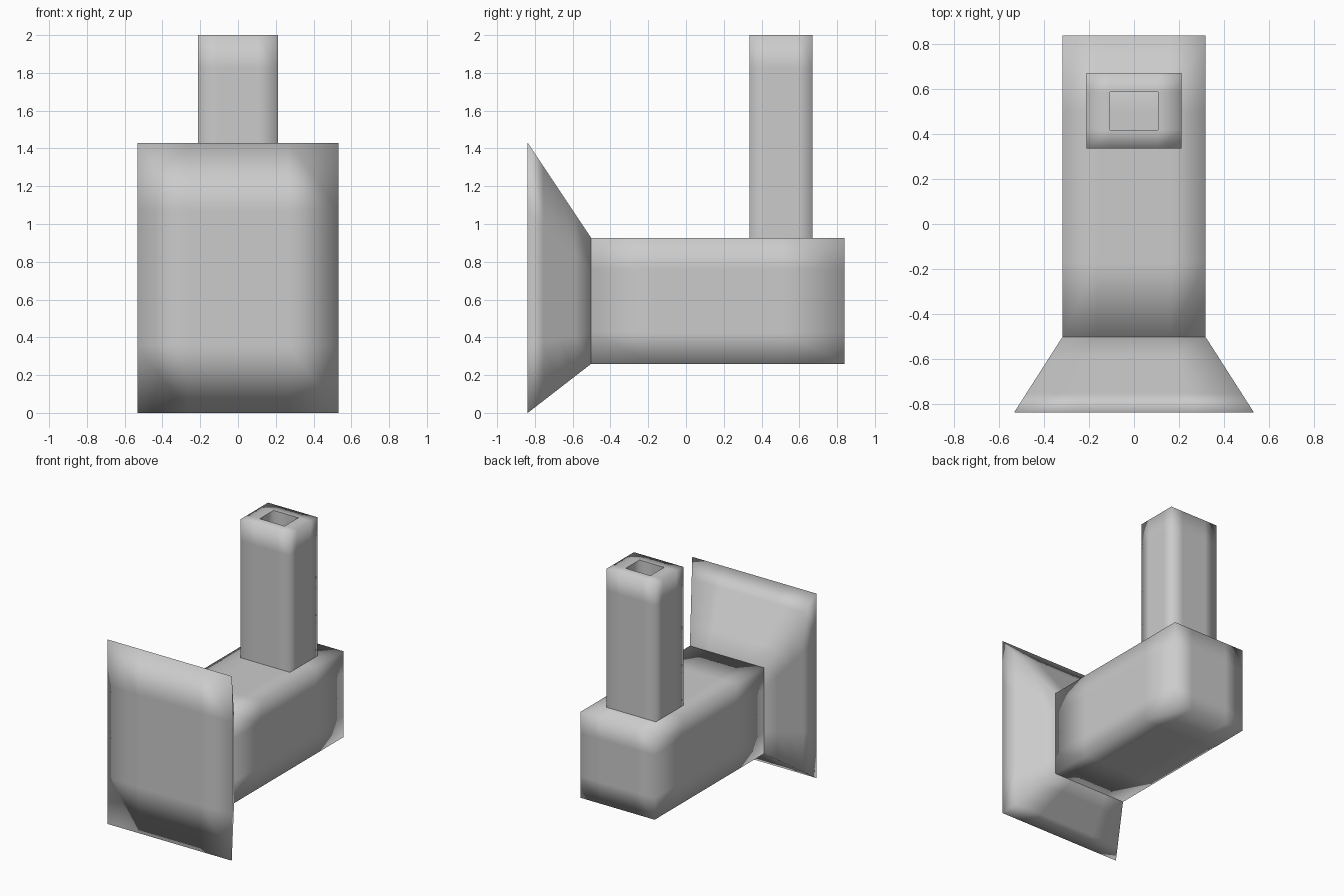
import bpy, bmesh

if "Cube" in bpy.data.objects:
    bpy.data.objects.remove(bpy.data.objects["Cube"])


def grid_block(lo, hi, cells=4):
    """Closed box split into an even grid, so smooth shading only softens its rims."""
    bm = bmesh.new()
    bmesh.ops.create_cube(bm, size=1)
    bmesh.ops.subdivide_edges(bm, edges=bm.edges[:], cuts=cells - 1, use_grid_fill=True)
    for v in bm.verts:
        for i in range(3):
            v.co[i] = lo[i] + (v.co[i] + 0.5) * (hi[i] - lo[i])
    return bm


def finish(bm, name):
    bmesh.ops.recalc_face_normals(bm, faces=bm.faces[:])
    for f in bm.faces:
        f.smooth = True
    mesh = bpy.data.meshes.new(name)
    bm.to_mesh(mesh)
    bm.free()
    obj = bpy.data.objects.new(name, mesh)
    bpy.context.collection.objects.link(obj)
    return obj


# Main body
X, Z0, Z1 = 0.318, 0.26, 0.926
finish(grid_block((-X, -0.502, Z0), (X, 0.838, Z1)), "body")

# Front plate flaring out from the body's front end
bm = grid_block((-X, -0.838, Z0), (X, -0.502, Z1))
for v in bm.verts:
    t = (-0.502 - v.co.y) / 0.336
    u = (v.co.z - Z0) / (Z1 - Z0)
    v.co.x *= 1 + t * (0.533 / X - 1)
    v.co.z += t * (u * 1.43 - v.co.z)
finish(bm, "front_flare")

# Chimney tube: outer box with the middle of its top pushed down to the body
CY, BASE, TOP = 0.503, Z1 - 0.006, 2.0
bm = grid_block((-0.212, CY - 0.168, BASE), (0.212, CY + 0.168, TOP))
step = (TOP - BASE) / 4
for v in bm.verts:
    if abs(v.co.z - (TOP - step)) < 0.01:
        v.co.z = TOP - 0.17


def in_middle(f):
    c = f.calc_center_median()
    return abs(c.x) < 0.106 and abs(c.y - CY) < 0.084


bm.normal_update()
bottom = [f for f in bm.faces if f.normal.z < -0.9]
bmesh.ops.delete(bm, geom=bottom, context='FACES')
middle = [f for f in bm.faces if f.normal.z > 0.9 and in_middle(f)]
rim = [e for f in middle for e in f.edges
       if any(o not in middle for o in e.link_faces)]
bmesh.ops.delete(bm, geom=middle, context='FACES')
rim = [e for e in rim if e.is_valid]
for e in rim:
    e.smooth = False
walls = bmesh.ops.extrude_edge_only(bm, edges=rim)["geom"]
for g in walls:
    if isinstance(g, bmesh.types.BMVert):
        g.co.z = BASE
    elif isinstance(g, bmesh.types.BMFace):
        # keep the four inner corners crisp
        for e in g.edges:
            pair = e.link_faces
            if len(pair) == 2 and e.calc_face_angle(0) > 0.5:
                e.smooth = False
finish(bm, "chimney")
